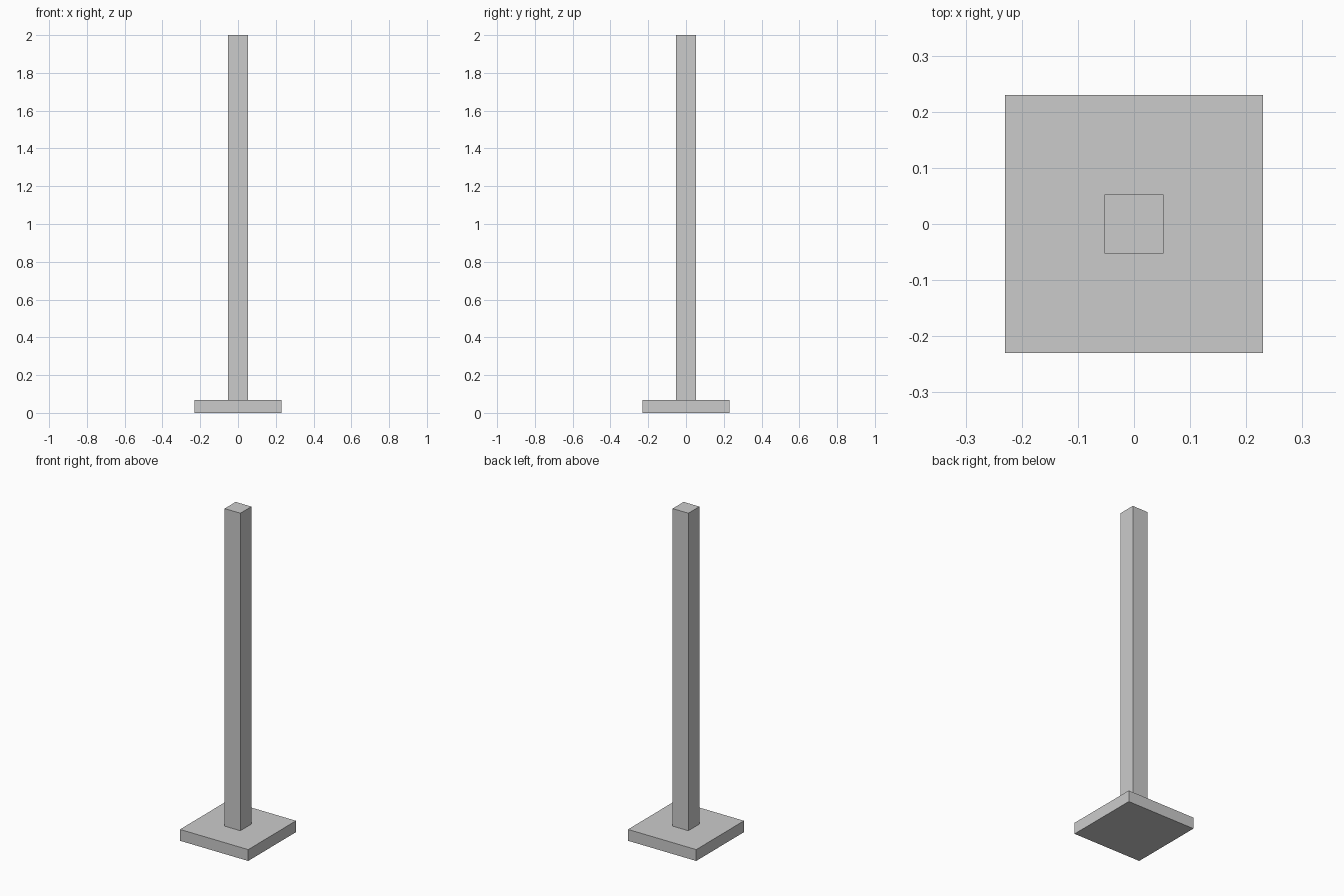
import bpy

if "Cube" in bpy.data.objects:
    bpy.data.objects.remove(bpy.data.objects["Cube"])


def box(name, width, z_min, z_max):
    """Square box centred on the z axis between two heights."""
    bpy.ops.mesh.primitive_cube_add(size=1, location=(0, 0, (z_min + z_max) / 2))
    obj = bpy.context.object
    obj.name = name
    obj.scale = (width, width, z_max - z_min)
    bpy.ops.object.transform_apply(location=False, rotation=False, scale=True)
    return obj


BASE_HEIGHT = 0.069

# Flat square foot
box("base_plate", 0.459, 0, BASE_HEIGHT)

# Upright square column
box("post", 0.106, BASE_HEIGHT, 2.0)
